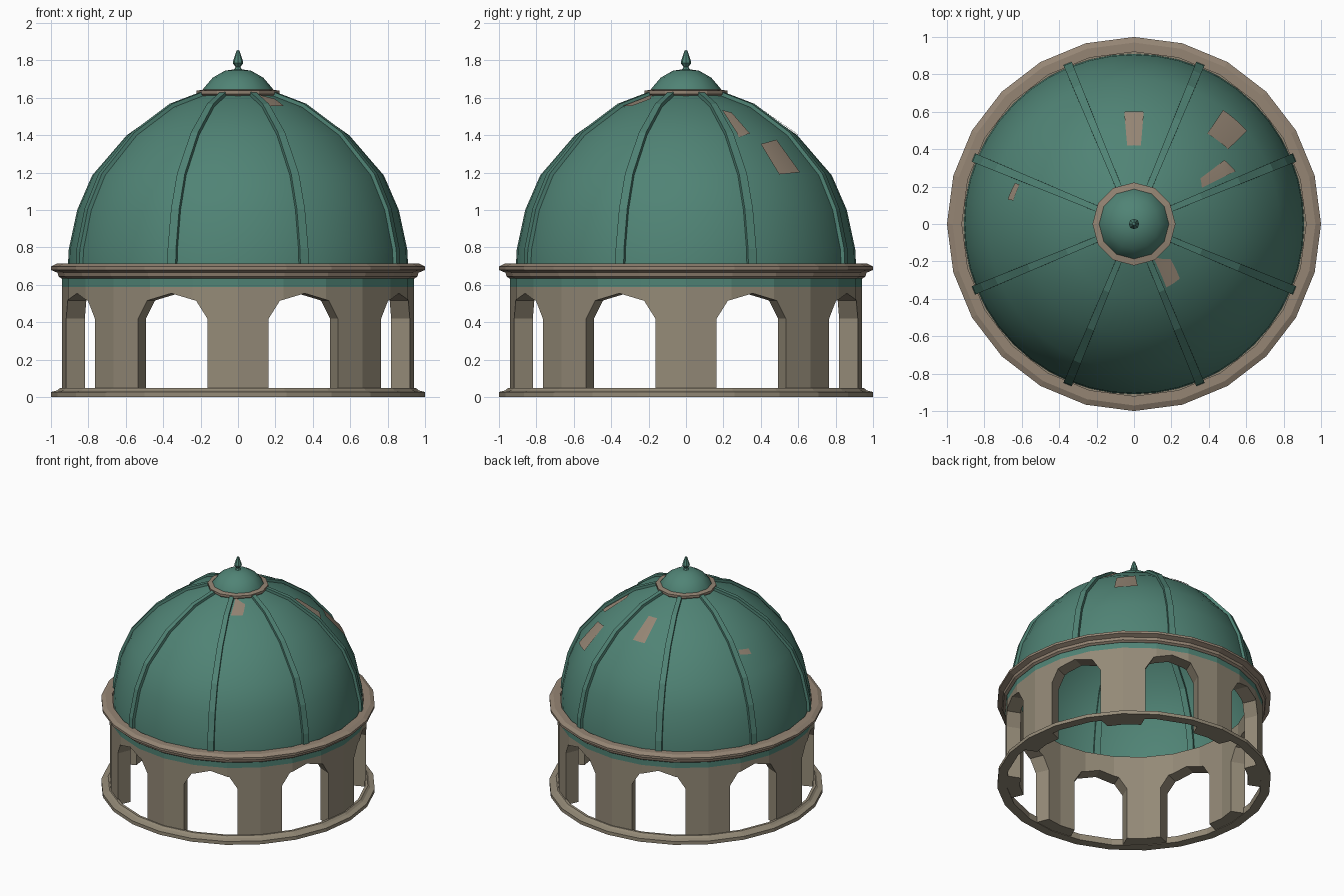
import bpy, bmesh
from math import sin, cos, pi, radians, hypot

if "Cube" in bpy.data.objects:
    bpy.data.objects.remove(bpy.data.objects["Cube"], do_unlink=True)


def material(name, rgb):
    m = bpy.data.materials.new(name)
    m.use_nodes = True
    m.diffuse_color = (*rgb, 1)
    m.node_tree.nodes["Principled BSDF"].inputs["Base Color"].default_value = (*rgb, 1)
    return m


COPPER = material("green copper", (0.08, 0.228, 0.178))
STONE = material("grey stone", (0.296, 0.254, 0.185))
TRIM = material("warm stone", (0.3, 0.235, 0.175))


def finish(name, bm, *mats, smooth=False, recalc=True):
    if recalc:
        bmesh.ops.recalc_face_normals(bm, faces=bm.faces)
    me = bpy.data.meshes.new(name)
    bm.to_mesh(me)
    bm.free()
    ob = bpy.data.objects.new(name, me)
    bpy.context.collection.objects.link(ob)
    for m in mats:
        me.materials.append(m)
    if smooth:
        for p in me.polygons:
            p.use_smooth = True
    return ob


def lathe(profile, sides, closed=False):
    """Spin a (radius, z) profile around the z axis."""
    bm = bmesh.new()
    rings = []
    for r, z in profile:
        if r == 0:
            rings.append([bm.verts.new((0, 0, z))] * sides)
        else:
            rings.append([bm.verts.new((r * cos(2 * pi * i / sides), r * sin(2 * pi * i / sides), z))
                          for i in range(sides)])
    pairs = list(zip(rings, rings[1:]))
    if closed:
        pairs.append((rings[-1], rings[0]))
    for a, b in pairs:
        for i in range(sides):
            j = (i + 1) % sides
            quad = list(dict.fromkeys((a[i], a[j], b[j], b[i])))
            bm.faces.new(quad)
    return bm


# Base plinth ring
finish("plinth", lathe([(0.93, 0), (1, 0), (1, 0.027), (0.965, 0.036), (0.95, 0.05), (0.93, 0.05)],
                       24, True), STONE)

# Drum wall with a copper band at the top
bm = lathe([(0.835, 0.004), (0.94, 0.004), (0.94, 0.59), (0.94, 0.69), (0.835, 0.69)], 24, True)
for f in bm.faces:
    c = f.calc_center_median()
    f.material_index = int(c.z > 0.6 and hypot(c.x, c.y) > 0.9)
drum = finish("drum", bm, STONE, COPPER)

# Eight arched openings cut through the drum
bm = bmesh.new()
arch = [(-0.2, -0.1), (0.2, -0.1)] + [(0.2 * cos(pi * k / 4), 0.42 + 0.135 * sin(pi * k / 4)) for k in range(5)]
for i in range(8):
    a = radians(22.5 + 45 * i)
    loops = [[bm.verts.new((d * cos(a) - t * sin(a), d * sin(a) + t * cos(a), z)) for t, z in arch]
             for d in (0.6, 1.2)]
    bm.faces.new(loops[0])
    bm.faces.new(loops[1])
    for k in range(len(arch)):
        n = (k + 1) % len(arch)
        bm.faces.new((loops[0][k], loops[0][n], loops[1][n], loops[1][k]))
cutter = finish("arch_cutter", bm, STONE)
cutter.hide_render = True
mod = drum.modifiers.new("arches", "BOOLEAN")
mod.object = cutter
mod.operation = "DIFFERENCE"
mod.solver = "EXACT"
bpy.context.view_layer.objects.active = drum
bpy.ops.object.modifier_apply(modifier=mod.name)
bpy.data.objects.remove(cutter, do_unlink=True)

# Moulded cornice
finish("cornice", lathe([(0.92, 0.635), (0.945, 0.635), (0.96, 0.645), (0.965, 0.665), (1, 0.68),
                         (1, 0.698), (0.97, 0.713), (0.92, 0.713)], 24, True), TRIM)

# Dome shell
DOME = [(0.91, 0.69), (0.905, 0.79), (0.86, 1.0), (0.78, 1.185), (0.595, 1.4), (0.38, 1.55), (0.17, 1.625)]
finish("dome", lathe(DOME, 48), COPPER, smooth=True)


def dome_z(r):
    for (r0, z0), (r1, z1) in zip(DOME, DOME[1:]):
        if r1 <= r <= r0:
            return z0 + (z1 - z0) * (r0 - r) / (r0 - r1)
    return DOME[-1][1]


# Eight raised ribs running up the dome
bm = bmesh.new()
for i in range(8):
    a = radians(22.5 + 45 * i)
    sections = []
    for r, z in DOME:
        n = (r * 1.0, (z - 0.69) * 0.95)
        length = hypot(*n)
        nr, nz = n[0] / length, n[1] / length
        w = 0.014 + 0.011 * r
        sec = []
        for t, h in ((-w, -0.02), (-w, 0.02), (w, 0.02), (w, -0.02)):
            d = r + nr * h
            sec.append(bm.verts.new((d * cos(a) - t * sin(a), d * sin(a) + t * cos(a), z + nz * h)))
        sections.append(sec)
    for s, t in zip(sections, sections[1:]):
        for k in range(4):
            bm.faces.new((s[k], s[(k + 1) % 4], t[(k + 1) % 4], t[k]))
    bm.faces.new(sections[0])
    bm.faces.new(sections[-1])
finish("dome_ribs", bm, COPPER)


# Worn patches: thin plates on the dome, corners given as (azimuth, radius)
def patch(name, corners, lift=0.006, n=8):
    bm = bmesh.new()
    (a0, r0), (a1, r1), (a2, r2), (a3, r3) = corners
    grid = []
    for i in range(n + 1):
        u = i / n
        row = []
        for j in range(n + 1):
            v = j / n
            a = radians((a0 * (1 - u) + a1 * u) * (1 - v) + (a3 * (1 - u) + a2 * u) * v)
            r = (r0 * (1 - u) + r1 * u) * (1 - v) + (r3 * (1 - u) + r2 * u) * v
            z = dome_z(r)
            s = 1 + lift * r
            row.append(bm.verts.new((r * s * cos(a), r * s * sin(a), z + lift)))
        grid.append(row)
    for i in range(n):
        for j in range(n):
            bm.faces.new((grid[i][j], grid[i][j + 1], grid[i + 1][j + 1], grid[i + 1][j]))
    bmesh.ops.recalc_face_normals(bm, faces=bm.faces)
    if sum(f.normal.z for f in bm.faces) < 0:
        bmesh.ops.reverse_faces(bm, faces=bm.faces)
    finish(name, bm, TRIM, smooth=True, recalc=False)


patch("patch_back", [(85, 0.42), (95, 0.42), (95, 0.6), (85, 0.6)])
patch("patch_large", [(38.5, 0.64), (51, 0.62), (52, 0.77), (39.5, 0.78)])
patch("patch_side", [(28, 0.41), (34.5, 0.43), (35.3, 0.59), (27.5, 0.61)])
patch("patch_front", [(-60, 0.2), (-44, 0.27), (-50, 0.38), (-63, 0.38)])
patch("patch_small", [(161, 0.645), (161, 0.67), (169, 0.685), (169, 0.655)])

# Collar, cap and finial at the crown
finish("collar", lathe([(0.16, 1.605), (0.205, 1.605), (0.222, 1.62), (0.222, 1.638), (0.18, 1.645),
                        (0.16, 1.645)], 12, True), TRIM)
finish("cap", lathe([(0.19, 1.63), (0.185, 1.65), (0.135, 1.708), (0.07, 1.745), (0, 1.755)], 12),
       COPPER, smooth=True)
finish("finial", lathe([(0, 1.745), (0.022, 1.75), (0.013, 1.765), (0.028, 1.785), (0.026, 1.797),
                        (0.008, 1.852), (0, 1.855)], 8), COPPER)
